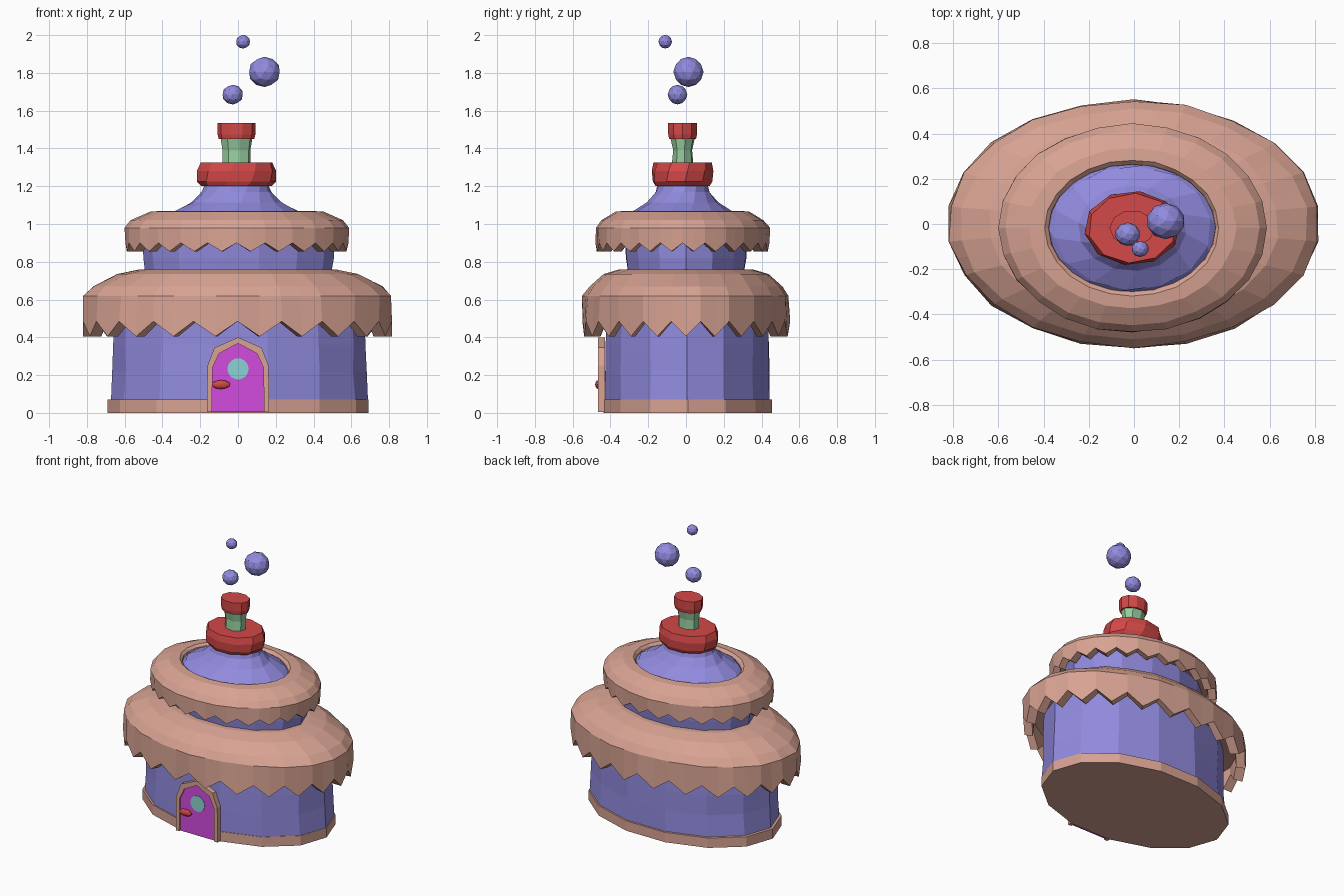
import bpy, bmesh, math, random
from mathutils import Vector, Matrix

random.seed(4)
cube = bpy.data.objects.get("Cube")
if cube:
    bpy.data.objects.remove(cube)


def material(name, rgb):
    lin = [((c / 255 + 0.055) / 1.055) ** 2.4 for c in rgb] + [1]
    m = bpy.data.materials.new(name)
    m.use_nodes = True
    m.diffuse_color = lin
    m.node_tree.nodes["Principled BSDF"].inputs["Base Color"].default_value = lin
    return m


PURPLE = material("purple", (146, 139, 223))
TAN = material("tan icing", (216, 163, 147))
RED = material("red", (212, 72, 72))
GREEN = material("green", (150, 205, 158))
MAGENTA = material("magenta", (210, 76, 222))
TEAL = material("teal", (138, 212, 210))


def finish(name, bm, mat):
    bmesh.ops.recalc_face_normals(bm, faces=bm.faces)
    mesh = bpy.data.meshes.new(name)
    bm.to_mesh(mesh)
    bm.free()
    mesh.materials.append(mat)
    obj = bpy.data.objects.new(name, mesh)
    bpy.context.collection.objects.link(obj)
    return obj


def ellipse(n, rx, ry, z, start, jitter, cx, cy):
    pts = []
    for i in range(n):
        a = start + math.tau * i / n
        k = 1 + random.uniform(-jitter, jitter)
        pts.append(Vector((cx + rx * k * math.cos(a), cy + ry * k * math.sin(a), z)))
    return pts


def loft(name, mat, n, rings, center=(0, 0), start=0, twist=0, jitter=0, teeth=False):
    """Bridge elliptical rings (rx, ry, z[, tooth drop]); teeth closes the profile on itself."""
    bm = bmesh.new()
    loops = []
    for k, (rx, ry, z, *drop) in enumerate(rings):
        inner = jitter if 0 < k < len(rings) - 1 else 0
        pts = ellipse(n, rx, ry, z, start + k * twist, inner, *center)
        if teeth:
            d = Vector((0, 0, drop[0] if drop else 0))
            pts = [q for i, p in enumerate(pts)
                   for q in (p, (p + pts[(i + 1) % n]) / 2 - d)]
        loops.append([bm.verts.new(p) for p in pts])
    pairs = list(zip(loops, loops[1:]))
    if teeth:
        pairs.append((loops[-1], loops[0]))
    else:
        bm.faces.new(loops[0])
        bm.faces.new(loops[-1])
    for a, b in pairs:
        for i in range(len(a)):
            j = (i + 1) % len(a)
            bm.faces.new((a[i], a[j], b[j], b[i]))
    return finish(name, bm, mat)


def prism(name, mat, outline, front, back, hole=None):
    """Extrude an (x, z) outline along y; with a hole outline it becomes an arch strip."""
    bm = bmesh.new()
    out = [bm.verts.new((x, front, z)) for x, z in outline]
    if hole:
        inn = [bm.verts.new((x, front, z)) for x, z in hole]
        faces = [bm.faces.new((out[i], out[i + 1], inn[i + 1], inn[i]))
                 for i in range(len(out) - 1)]
    else:
        faces = [bm.faces.new(out)]
    ext = bmesh.ops.extrude_face_region(bm, geom=faces, use_keep_orig=True)
    for v in ext["geom"]:
        if isinstance(v, bmesh.types.BMVert):
            v.co.y = back
    return finish(name, bm, mat)


def mirrored(half):
    return half + [(-x, z) for x, z in half[-2::-1]]


def ball(name, mat, loc, size):
    bm = bmesh.new()
    mat4 = Matrix.Translation(loc) @ Matrix.Diagonal((*size, 1))
    bmesh.ops.create_icosphere(bm, subdivisions=2, radius=1, matrix=mat4)
    return finish(name, bm, mat)


# Foundation and walls
loft("foundation", TAN, 14, [(.692, .457, 0), (.692, .457, .07)], (0, .01))
loft("lower_wall", PURPLE, 14,
     [(.68, .447, .07), (.672, .445, .22), (.668, .445, .36), (.66, .44, .6)],
     (.008, .006), jitter=.012)
loft("upper_wall", PURPLE, 14,
     [(.49, .31, .72), (.505, .325, .82), (.51, .335, .98)], (0, 0), jitter=.01)

# Dripping icing roofs
FRONT = -math.pi / 2
loft("lower_roof", TAN, 22,
     [(.42, .27, .76), (.52, .35, .76), (.64, .44, .735), (.77, .51, .67), (.82, .545, .62),
      (.825, .548, .485, .08), (.76, .5, .485, .08), (.75, .49, .53), (.62, .4, .55)],
     (-.002, 0), FRONT, jitter=.01, teeth=True)
loft("upper_roof", TAN, 24,
     [(.37, .285, 1.055), (.385, .3, 1.07), (.46, .355, 1.065), (.56, .43, 1.02),
      (.592, .46, .98), (.59, .46, .9, .045), (.54, .41, .9, .045),
      (.53, .4, .93), (.47, .3, .94), (.36, .26, .98)],
     (-.008, -.018), FRONT, jitter=.008, teeth=True)

# Swept cone and chimney
TOP = (-.008, -.018)
loft("roof_cone", PURPLE, 14,
     [(.375, .29, 1.04), (.35, .275, 1.06), (.24, .19, 1.115), (.185, .145, 1.17),
      (.165, .13, 1.22)], TOP, twist=.16)
loft("chimney_base", RED, 10,
     [(.185, .15, 1.2), (.21, .162, 1.225), (.213, .165, 1.28), (.195, .155, 1.325)],
     TOP, twist=.08)
loft("chimney_neck", GREEN, 8,
     [(.075, .058, 1.32), (.077, .052, 1.39), (.086, .066, 1.455)], TOP, .2, jitter=.04)
loft("chimney_cap", RED, 10,
     [(.094, .075, 1.45), (.1, .08, 1.475), (.1, .08, 1.535)], TOP)

# Door with pointed arch frame, round window and handle
outer = mirrored([(-.165, .005), (-.162, .25), (-.125, .345), (0, .4)])
inner = mirrored([(-.138, .005), (-.135, .24), (-.1, .315), (0, .368)])
prism("door_frame", TAN, outer, -.466, -.43, inner)
prism("door_panel", MAGENTA, inner, -.453, -.43)
disc = [(.056 * math.cos(math.tau * i / 20), .233 + .056 * math.sin(math.tau * i / 20))
        for i in range(20)]
prism("door_window", TEAL, disc, -.457, -.452)
ball("door_handle", RED, (-.09, -.464, .15), (.05, .017, .024))

# Floating bubbles
ball("large_bubble", PURPLE, (.14, .013, 1.805), (.085, .08, .08))
ball("middle_bubble", PURPLE, (-.028, -.045, 1.685), (.056, .052, .052))
ball("small_bubble", PURPLE, (.027, -.11, 1.965), (.038, .036, .036))
